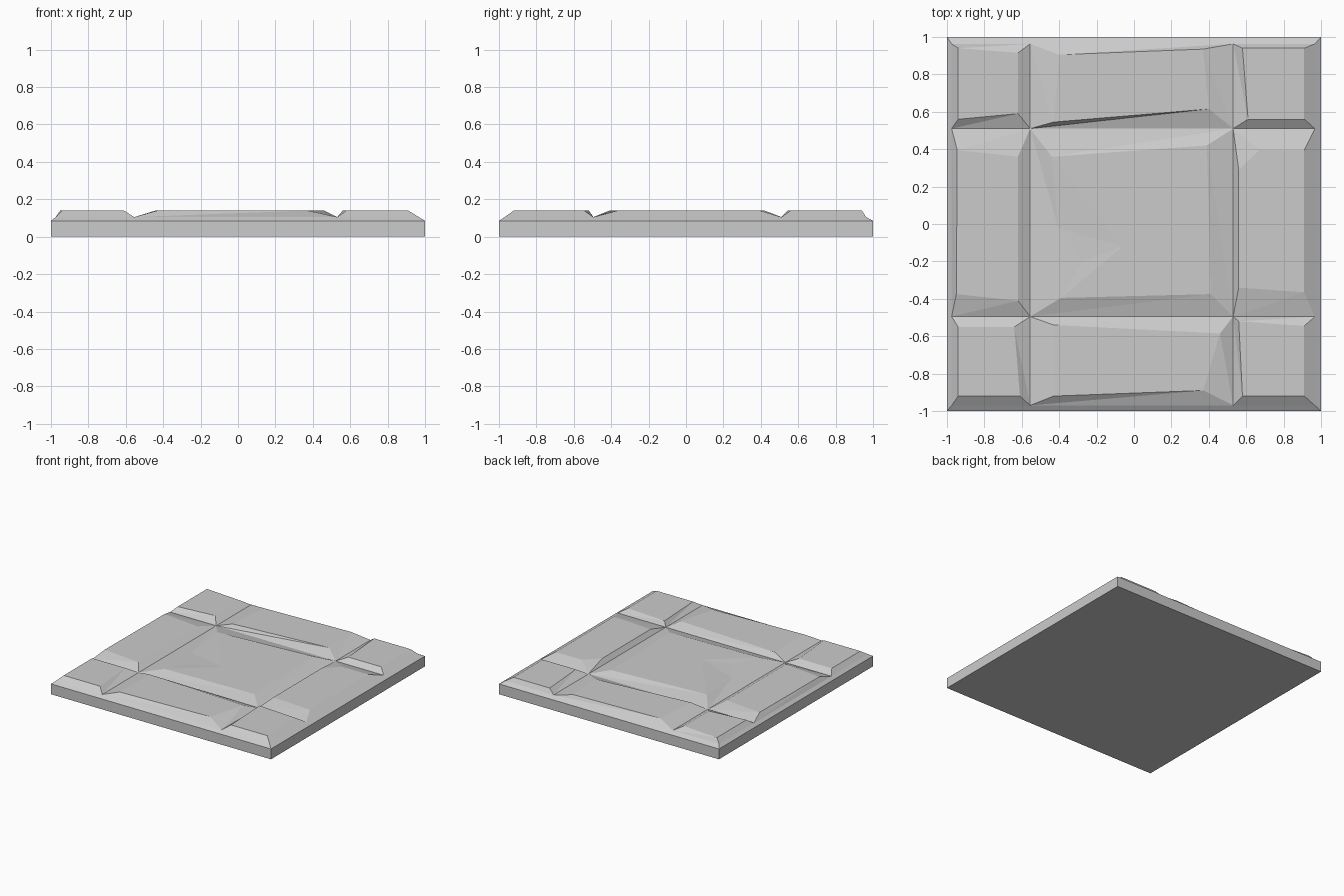
import bpy, bmesh

if "Cube" in bpy.data.objects:
    bpy.data.objects.remove(bpy.data.objects["Cube"])

TOP, GROOVE, RIM = 0.14, 0.105, 0.085
# Groove centre lines; the outermost ones are the broken outer edge
GX = [-0.975, -0.555, 0.53, 0.967]
GY = [-0.97, -0.495, 0.51, 0.963]

# Flat top outline of each stone (counter-clockwise), keyed by column, row
STONES = {
    (0, 0): [(-.94, -.92), (-.61, -.92), (-.64, -.55), (-.94, -.55)],
    (1, 0): [(-.43, -.92), (.37, -.89), (.46, -.585), (-.43, -.54)],
    (2, 0): [(.58, -.92), (.91, -.92), (.91, -.545), (.56, -.52)],
    (0, 1): [(-.95, -.375), (-.62, -.41), (-.62, .36), (-.945, .395)],
    (1, 1): [(-.39, -.395), (.41, -.375), (.39, .42), (-.44, .36), (-.405, -.02)],
    (2, 1): [(.56, -.34), (.91, -.365), (.91, .395), (.67, .395), (.56, .29)],
    (0, 2): [(-.94, .56), (-.62, .59), (-.62, .915), (-.94, .94)],
    (1, 2): [(-.43, .545), (.40, .615), (.37, .935), (-.40, .905)],
    (2, 2): [(.61, .56), (.91, .56), (.91, .94), (.58, .94)],
}

bm = bmesh.new()
lattice = {(i, j): bm.verts.new((GX[i], GY[j], GROOVE))
           for i in range(4) for j in range(4)}

# Stones: sloped sides rising from the grooves to a flat top
for (i, j), outline in STONES.items():
    corners = [lattice[i, j], lattice[i + 1, j],
               lattice[i + 1, j + 1], lattice[i, j + 1]]
    tops = [bm.verts.new((x, y, TOP)) for x, y in outline]
    n = len(tops)
    own = [corners[min(k, 3)] for k in range(n)]
    for k in range(n):
        m = (k + 1) % n
        a, b, ca, cb = tops[k], tops[m], own[k], own[m]
        if ca is cb:
            bm.faces.new((ca, b, a))
        else:
            bm.faces.new((ca, cb, b))
            bm.faces.new((ca, b, a))
    if (i, j) == (1, 1):
        # Chipped west edge of the centre stone
        a, b, c, d, p = tops
        p.co.z = 0.126
        q = bm.verts.new((-.06, -.12, TOP))
        r = bm.verts.new((-.28, -.2, 0.134))
        for f in [(a, b, q), (b, c, q), (c, d, q), (d, p, q),
                  (p, r, q), (p, a, r), (a, q, r)]:
            bm.faces.new(f)
    else:
        bm.faces.new(tops)

# Rim, side walls and underside
ring = ([(i, 0) for i in range(3)] + [(3, j) for j in range(3)]
        + [(i, 3) for i in (3, 2, 1)] + [(0, j) for j in (3, 2, 1)])


def rim_xy(i, j):
    return ({0: -1, 3: 1}.get(i, GX[i]), {0: -1, 3: 1}.get(j, GY[j]))


inner = [lattice[c] for c in ring]
rim = [bm.verts.new((*rim_xy(*c), RIM)) for c in ring]
base = [bm.verts.new((*rim_xy(*c), 0)) for c in ring]
for upper, lower in ((inner, rim), (rim, base)):
    for k in range(12):
        m = (k + 1) % 12
        bm.faces.new((lower[k], lower[m], upper[m], upper[k]))
bm.faces.new(base[::-1])
bmesh.ops.recalc_face_normals(bm, faces=bm.faces[:])

mesh = bpy.data.meshes.new("stone_floor_tile")
bm.to_mesh(mesh)
bm.free()
tile = bpy.data.objects.new("stone_floor_tile", mesh)
bpy.context.collection.objects.link(tile)
